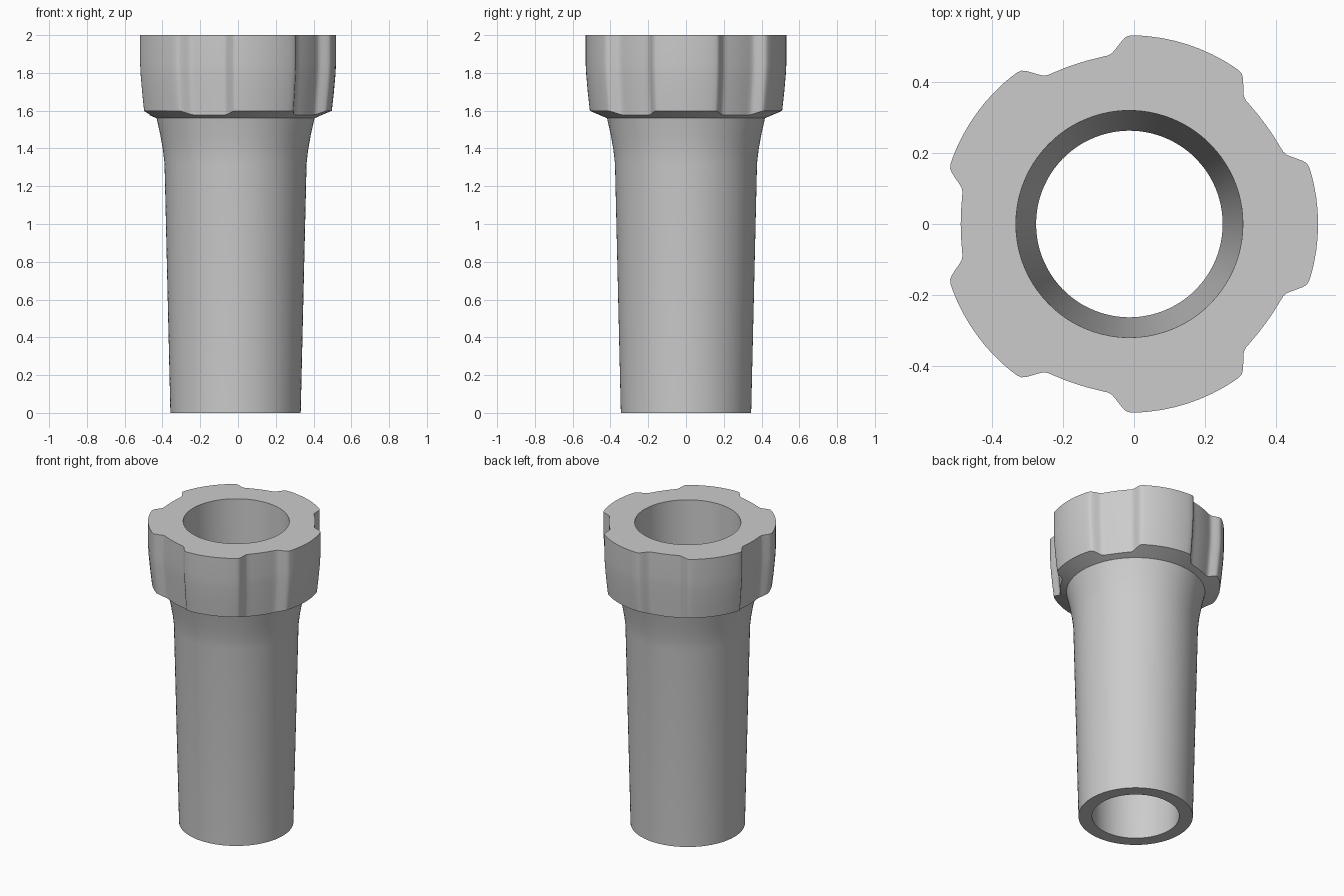
import bpy, bmesh
from math import radians, sin, cos

cube = bpy.data.objects.get("Cube")
if cube:
    bpy.data.objects.remove(cube, do_unlink=True)

AXIS_X = -0.013          # the tube axis sits slightly off the bounding-box centre
LOBES = 5

grey = bpy.data.materials.new("plain grey")
grey.use_nodes = True
grey.diffuse_color = (0.6, 0.6, 0.6, 1)
grey.node_tree.nodes["Principled BSDF"].inputs["Base Color"].default_value = (0.6, 0.6, 0.6, 1)

# Half of one grip lobe: (degrees from lobe centre, radius)
half = [(0, .532), (4, .532), (8, .532), (12, .532), (15, .532), (17.5, .5315),
        (18.8, .529), (19.9, .521), (21.3, .507), (22.7, .493), (23.8, .484),
        (25.2, .479), (28, .477), (32, .476), (36, .4755)]
sector = half + [(72 - a, r) for a, r in half[-2:0:-1]]
outline = [(radians(a + 72 * k), r) for k in range(LOBES) for a, r in sector]


def circle(radius, z):
    return [(radius * cos(a), radius * sin(a), z) for a, _ in outline]


def lobed(scale, z):
    """Grip outline at a height; z may be a function of the radius."""
    return [(scale * r * cos(a), scale * r * sin(a), z(scale * r) if callable(z) else z)
            for a, r in outline]


def loft(name, rings):
    """Skin a sequence of closed rings with quads."""
    bm = bmesh.new()
    loops = [[bm.verts.new(p) for p in ring] for ring in rings]
    for low, high in zip(loops, loops[1:]):
        for i in range(len(low)):
            j = (i + 1) % len(low)
            bm.faces.new((low[i], low[j], high[j], high[i]))
    mesh = bpy.data.meshes.new(name)
    bm.to_mesh(mesh)
    bm.free()
    mesh.materials.append(grey)
    obj = bpy.data.objects.new(name, mesh)
    obj.location.x = AXIS_X
    bpy.context.collection.objects.link(obj)
    bpy.ops.object.select_all(action='DESELECT')
    obj.select_set(True)
    bpy.context.view_layer.objects.active = obj
    bpy.ops.object.shade_smooth_by_angle(angle=radians(30))
    return obj


# Tapered bore, bottom rim and flared outer wall
loft("tube_body", [
    circle(.32, 2), circle(.263, 0), circle(.345, 0), circle(.376, 1.32),
    circle(.384, 1.39), circle(.398, 1.47), circle(.418, 1.56)])


# Lobed grip collar: cone-cut underside, tapering sides, flat top
def underside(r):
    return 1.56 + (r - .418) * .43


loft("grip_collar", [
    circle(.418, 1.56), lobed(.958, underside), lobed(.977, 1.69),
    lobed(.994, 1.79), lobed(1, 1.85), lobed(1, 2), circle(.32, 2)])
